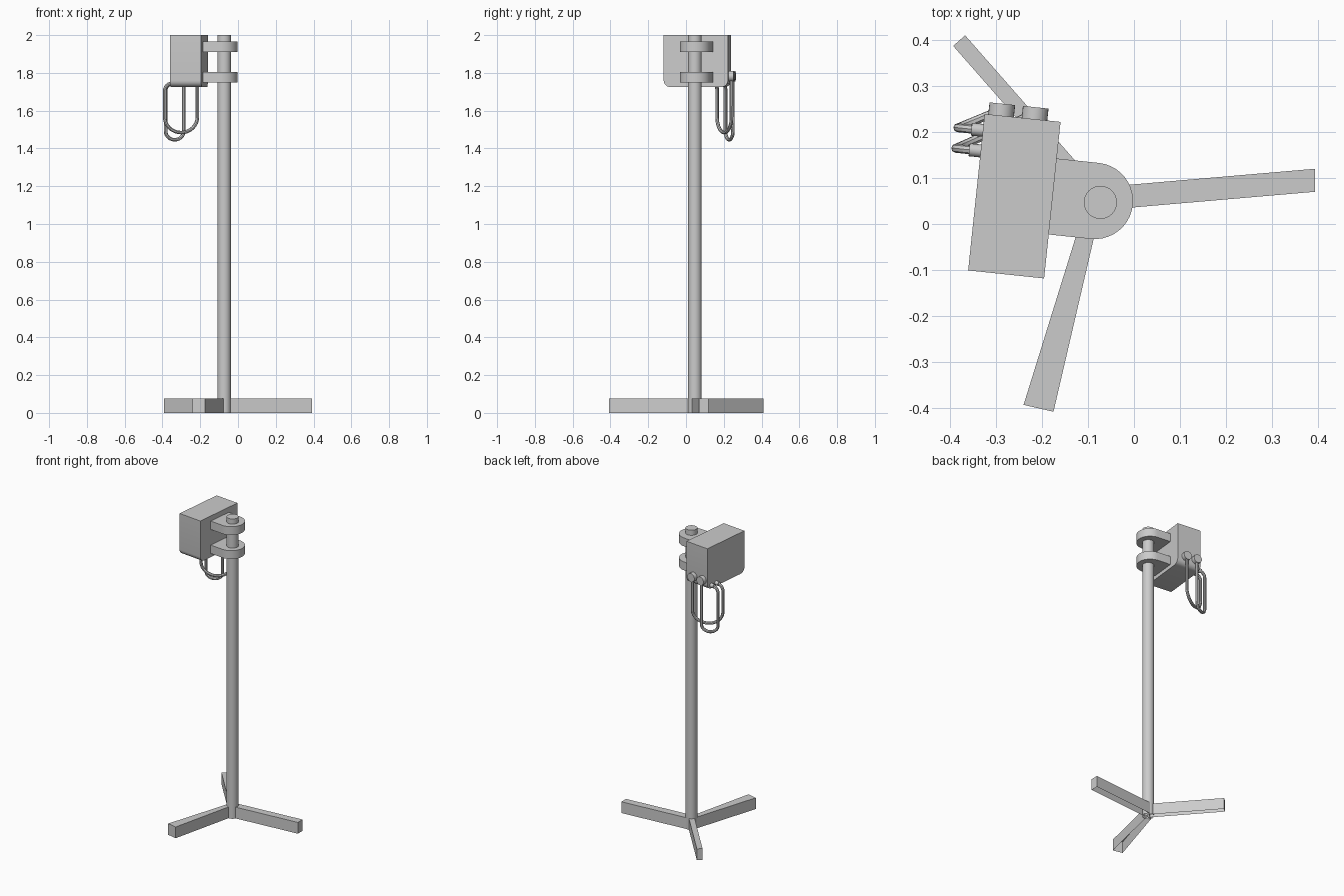
import bpy
import bmesh
from math import pi, cos, sin, radians
from mathutils import Matrix, Vector

if "Cube" in bpy.data.objects:
    bpy.data.objects.remove(bpy.data.objects["Cube"])

grey = bpy.data.materials.new("light_grey")
grey.use_nodes = True
colour = (0.6, 0.6, 0.6, 1)
grey.diffuse_color = colour
grey.node_tree.nodes["Principled BSDF"].inputs["Base Color"].default_value = colour

POLE_X, POLE_Y = -0.073, 0.047
# Frame of the tilted control box, z measured from the ground
BOX = Matrix.Translation((-0.26, 0.0605, 0)) @ Matrix.Rotation(radians(-6), 4, "Z")
# Axes that turn a flat outline so that it is extruded along x or along y
ALONG_X = Matrix(((0, 0, 1, 0), (1, 0, 0, 0), (0, 1, 0, 0), (0, 0, 0, 1)))
ALONG_Y = Matrix(((1, 0, 0, 0), (0, 0, 1, 0), (0, 1, 0, 0), (0, 0, 0, 1)))


def arc(cx, cy, r, start, end, n):
    angles = [radians(start + (end - start) * i / n) for i in range(n + 1)]
    return [(cx + r * cos(a), cy + r * sin(a)) for a in angles]


def circle(cx, cy, r, n=32):
    return arc(cx, cy, r, 0, 360, n)[:-1]


def finish(obj):
    bpy.ops.object.select_all(action="DESELECT")
    obj.select_set(True)
    bpy.context.view_layer.objects.active = obj
    if obj.type == "CURVE":
        bpy.ops.object.convert(target="MESH")
        obj = bpy.context.object
    bpy.ops.object.shade_smooth_by_angle(angle=radians(35))
    return obj


def prism(name, outline, low, high, matrix=Matrix(), open_bottom=False):
    """Extrude a flat outline from low to high, then place it by a matrix."""
    bm = bmesh.new()
    bottom = bm.faces.new([bm.verts.new((u, v, low)) for u, v in outline])
    out = bmesh.ops.extrude_face_region(bm, geom=[bottom], use_keep_orig=True)
    top = [v for v in out["geom"] if isinstance(v, bmesh.types.BMVert)]
    bmesh.ops.translate(bm, verts=top, vec=(0, 0, high - low))
    bm.transform(matrix)
    bmesh.ops.recalc_face_normals(bm, faces=bm.faces)
    if open_bottom:
        bmesh.ops.delete(bm, geom=[bottom], context="FACES_ONLY")
    mesh = bpy.data.meshes.new(name)
    bm.to_mesh(mesh)
    bm.free()
    mesh.materials.append(grey)
    obj = bpy.data.objects.new(name, mesh)
    bpy.context.collection.objects.link(obj)
    return finish(obj)


def cable(name, points, radius):
    curve = bpy.data.curves.new(name, "CURVE")
    curve.dimensions = "3D"
    curve.bevel_depth = radius
    curve.bevel_resolution = 2
    curve.use_fill_caps = True
    spline = curve.splines.new("POLY")
    spline.points.add(len(points) - 1)
    for p, co in zip(spline.points, points):
        p.co = (*(BOX @ Vector(co)), 1)
    curve.materials.append(grey)
    obj = bpy.data.objects.new(name, curve)
    bpy.context.collection.objects.link(obj)
    finish(obj)


# Pole
prism("pole", circle(POLE_X, POLE_Y, 0.036), 0, 2, open_bottom=True)

# Three feet, hollow underneath, given by their outline on the floor
prism("left_foot", [(-0.06, 0.031), (0.393, 0.07), (0.393, 0.12), (-0.06, 0.081)],
      0, 0.075, open_bottom=True)
prism("front_foot", [(-0.107, 0.035), (-0.24, -0.393), (-0.175, -0.408), (-0.072, 0.035)],
      0, 0.075, open_bottom=True)
prism("back_foot", [(-0.064, 0.065), (-0.367, 0.41), (-0.393, 0.387), (-0.091, 0.043)],
      0, 0.075, open_bottom=True)

# Control box with rounded lower edges
r = 0.035
half, floor = 0.171, 1.725
profile = ([(half, 2), (-half, 2)]
           + arc(r - half, floor + r, r, 180, 270, 6)
           + arc(half - r, floor + r, r, 270, 360, 6))
prism("control_box", profile, -0.083, 0.083, BOX @ ALONG_X)

# Two clamps joining box and pole
clamp = [(0.083, 0.091), (0.083, -0.075)] + arc(0.175, 0.008, 0.083, -90, 90, 20)
for name, z in (("lower_clamp", 1.75), ("upper_clamp", 1.91)):
    prism(name, clamp, z, z + 0.056, BOX)

# Back sockets, side plugs and the looped cables between them
for name, socket_x, plug_y, low in (("outer", -0.047, 0.135, 1.437),
                                    ("inner", 0.026, 0.09, 1.475)):
    prism(name + "_socket", circle(socket_x, 1.783, 0.028, 24),
          half, half + 0.026, BOX @ ALONG_Y)
    prism(name + "_plug", circle(plug_y, 1.745, 0.014, 16),
          -0.108, -0.083, BOX @ ALONG_X)
    drop_x, end_y = -0.138, 0.184
    bend = 0.04
    path = [(-0.09, plug_y, 1.745)]
    for i in range(7):
        a = i / 6 * pi / 2
        path.append((drop_x + bend * (1 - sin(a)), plug_y, 1.745 - bend * (1 - cos(a))))
    radius = (socket_x - drop_x) / 2
    for i in range(17):
        a = i / 16 * pi
        t = (1 - cos(a)) / 2
        path.append((drop_x + 2 * radius * t, plug_y + (end_y - plug_y) * t,
                     low + 0.009 + radius * (1 - sin(a))))
    path.append((socket_x, end_y, 1.775))
    cable(name + "_cable", path, 0.0095)
